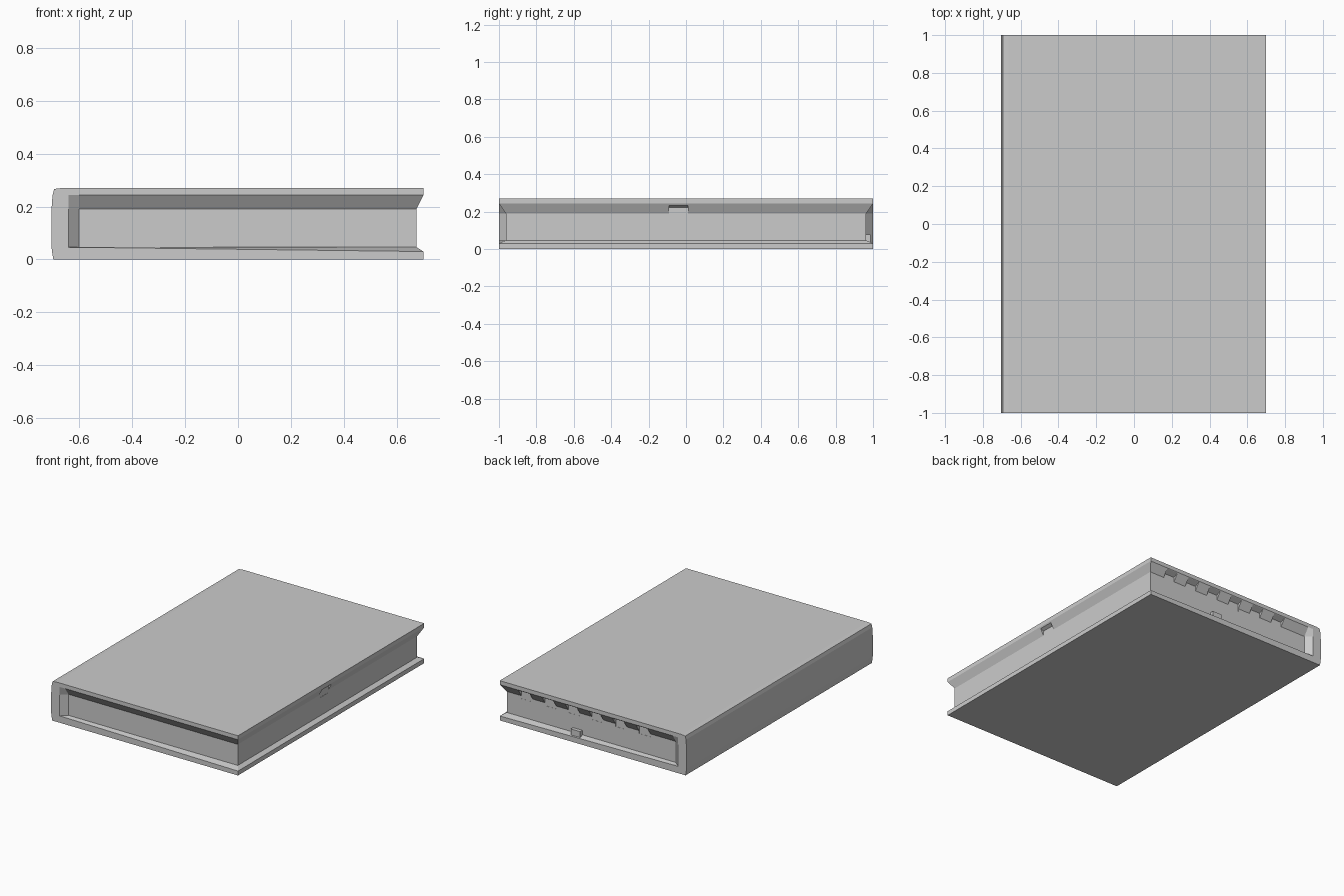
import bpy, bmesh

if "Cube" in bpy.data.objects:
    bpy.data.objects.remove(bpy.data.objects["Cube"])

def mesh_object(name, bm):
    bmesh.ops.recalc_face_normals(bm, faces=bm.faces)
    me = bpy.data.meshes.new(name)
    bm.to_mesh(me)
    bm.free()
    ob = bpy.data.objects.new(name, me)
    bpy.context.collection.objects.link(ob)
    return ob

OUT_X, IN_X = 0.70, 0.673      # cover edge / page edge
OUT_Y, IN_Y = 1.0, 0.963
# (spine x, z, pages recessed?)
LEVELS = [(-0.697, 0.0, False), (-0.702, 0.03, False), (-0.704, 0.047, True),
          (-0.704, 0.19, True), (-0.700, 0.243, False), (-0.694, 0.266, False),
          (-0.665, 0.27, False)]

# Book body: covers, spine and pages as one stack of outlines
bm = bmesh.new()
rings = []
for i, (spine, z, recessed) in enumerate(LEVELS):
    x, y = (IN_X, IN_Y) if recessed else (OUT_X, OUT_Y)
    hinge = -0.60 if recessed else -0.64
    lift = 0.016 if i == 1 else 0.0      # lower cover lip rises toward the spine
    half = [(spine, OUT_Y, z), (-0.64, OUT_Y, z + lift), (hinge, y, z + lift), (x, y, z)]
    if not recessed:
        half[2] = (-0.60, y, z + lift)
    pts = [(a, -b, c) for a, b, c in half] + half[::-1]
    rings.append([bm.verts.new(p) for p in pts])
for lo, hi in zip(rings, rings[1:]):
    for k in range(8):
        n = (k + 1) % 8
        bm.faces.new((lo[k], lo[n], hi[n], hi[k]))
bm.faces.new(rings[0][::-1])
bm.faces.new(rings[-1])
book = mesh_object("book_body", bm)

# Notches under the upper cover: six on the back edge, one on the right edge
PROFILE = [(-0.001, 0.17), (0.08, 0.17), (0.08, 0.262), (-0.001, 0.222)]

def notch(bm, place, centre, width):
    ends = [[bm.verts.new(place(centre + s * width / 2, d, z)) for d, z in PROFILE]
            for s in (-1, 1)]
    bm.faces.new(ends[0])
    bm.faces.new(ends[1][::-1])
    for k in range(4):
        n = (k + 1) % 4
        bm.faces.new((ends[0][k], ends[1][k], ends[1][n], ends[0][n]))

bm = bmesh.new()
for i in range(6):
    notch(bm, lambda t, d, z: (t, IN_Y + d, z), 0.52 - i * 0.177, 0.085)
notch(bm, lambda t, d, z: (IN_X + d, t, z), -0.04, 0.10)
cutter = mesh_object("notch_cutter", bm)
cutter.hide_render = True
mod = book.modifiers.new("notches", 'BOOLEAN')
mod.operation = 'DIFFERENCE'
mod.solver = 'EXACT'
mod.object = cutter
bpy.context.view_layer.objects.active = book
book.select_set(True)
bpy.ops.object.modifier_apply(modifier=mod.name)
bpy.data.objects.remove(cutter, do_unlink=True)

# Small tab on the lower cover at the back
bm = bmesh.new()
bmesh.ops.create_cube(bm, size=1)
for v in bm.verts:
    v.co = (0.14 + v.co.x * 0.07, 0.972 + v.co.y * 0.03, 0.055 + v.co.z * 0.045)
mesh_object("back_tab", bm)
